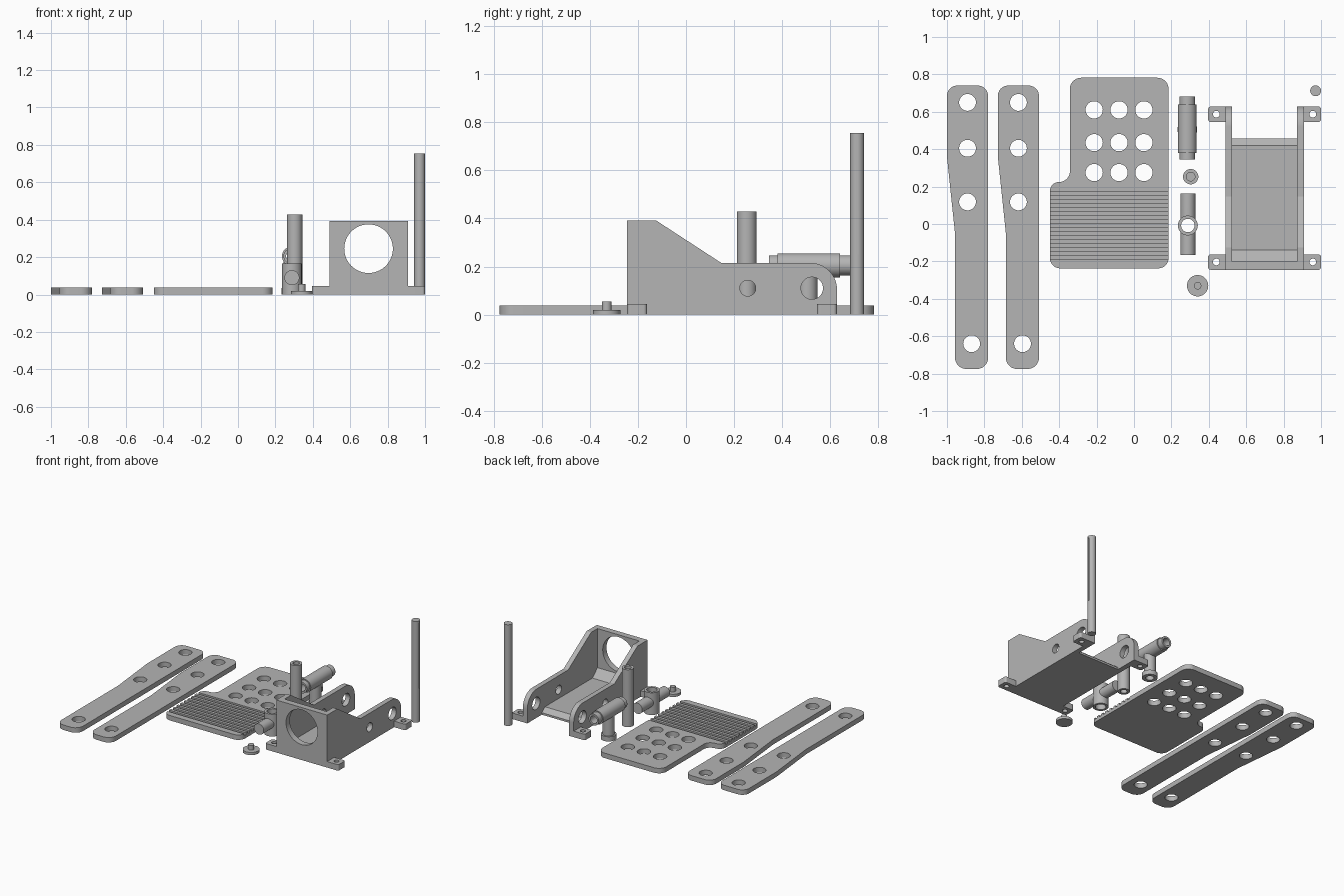
import bpy, bmesh, math
from mathutils import Vector

if "Cube" in bpy.data.objects:
    bpy.data.objects.remove(bpy.data.objects["Cube"])

grey = bpy.data.materials.new("plain grey")
grey.use_nodes = True
grey.diffuse_color = (0.46, 0.46, 0.46, 1)
grey.node_tree.nodes["Principled BSDF"].inputs["Base Color"].default_value = grey.diffuse_color
parts = []

PLACE = {"x": lambda u, v, w: (w, u, v),
         "y": lambda u, v, w: (u, w, v),
         "z": lambda u, v, w: (u, v, w)}


def prism(name, outline, lo, hi, axis="z", keep=True):
    """Extrude a flat outline from lo to hi along an axis."""
    bm = bmesh.new()
    rings = [[bm.verts.new(PLACE[axis](u, v, w)) for u, v in outline] for w in (lo, hi)]
    n = len(outline)
    for i in range(n):
        j = (i + 1) % n
        bm.faces.new((rings[0][i], rings[0][j], rings[1][j], rings[1][i]))
    bm.faces.new(rings[0][::-1])
    bm.faces.new(rings[1])
    bmesh.ops.recalc_face_normals(bm, faces=bm.faces)
    mesh = bpy.data.meshes.new(name)
    bm.to_mesh(mesh)
    bm.free()
    mesh.materials.append(grey)
    ob = bpy.data.objects.new(name, mesh)
    bpy.context.scene.collection.objects.link(ob)
    if keep:
        parts.append(ob)
    return ob


def circle(u, v, r, n=40):
    return [(u + r * math.cos(2 * math.pi * i / n), v + r * math.sin(2 * math.pi * i / n))
            for i in range(n)]


def rect(u0, v0, u1, v1):
    return [(u0, v0), (u1, v0), (u1, v1), (u0, v1)]


def rounded(corners, steps=8):
    """Fillet each (u, v, radius) corner of an outline."""
    out = []
    for i, (u, v, r) in enumerate(corners):
        p = Vector((u, v))
        if r == 0:
            out.append((u, v))
            continue
        a = (Vector(corners[i - 1][:2]) - p).normalized()
        b = (Vector(corners[(i + 1) % len(corners)][:2]) - p).normalized()
        half = a.angle(b) / 2
        centre = p + (a + b).normalized() * (r / math.sin(half))
        s = p + a * (r / math.tan(half)) - centre
        e = p + b * (r / math.tan(half)) - centre
        for k in range(steps + 1):
            d = s.lerp(e, k / steps).normalized() * r
            out.append(tuple(centre + d))
    return out


def cut(ob, outline, lo, hi, axis="z"):
    """Remove an extruded outline from a part."""
    cutter = prism("cutter", outline, lo, hi, axis, keep=False)
    cutter.hide_render = True
    mod = ob.modifiers.new("cut", "BOOLEAN")
    mod.operation = "DIFFERENCE"
    mod.solver = "EXACT"
    mod.object = cutter
    dg = bpy.context.evaluated_depsgraph_get()
    mesh = bpy.data.meshes.new_from_object(ob.evaluated_get(dg))
    ob.modifiers.clear()
    ob.data = mesh
    bpy.data.objects.remove(cutter)


T = 0.037  # plate thickness

# Two long lever arms
for name, dx in (("outer_arm", 0), ("inner_arm", 0.272)):
    arm = prism(name, rounded([(-1 + dx, 0.74, 0.055), (-1 + dx, 0.36, 0.3), (-0.957 + dx, -0.05, 0.3),
                               (-0.957 + dx, -0.775, 0.06), (-0.78 + dx, -0.775, 0.06),
                               (-0.78 + dx, 0.74, 0.055)]), 0, T)
    for hx, hy in ((-0.89, 0.65), (-0.89, 0.405), (-0.89, 0.118), (-0.868, -0.64)):
        cut(arm, circle(hx + dx, hy, 0.045), -0.1, 0.1)

# Foot pedal plate with nine holes and a grooved tread
pedal = prism("pedal_plate", rounded([(-0.343, 0.782, 0.06), (-0.343, 0.225, 0.055), (-0.45, 0.225, 0.05),
                                      (-0.45, -0.237, 0.055), (0.185, -0.237, 0.055),
                                      (0.185, 0.782, 0.06)]), 0, T)
for hx in (-0.213, -0.08, 0.053):
    for hy in (0.61, 0.435, 0.275):
        cut(pedal, circle(hx, hy, 0.046), -0.1, 0.1)
for i in range(9):
    y = 0.175 - i * 0.043
    cut(pedal, rect(-0.6, y - 0.021, 0.3, y), T - 0.014, 0.1)

# Bracket: side walls
CX = 0.698
side = rounded([(-0.245, 0, 0), (-0.245, 0.392, 0), (-0.125, 0.392, 0), (0.147, 0.215, 0),
                (0.628, 0.215, 0.11), (0.628, 0, 0)], 12)
for name, s in (("right", -1), ("left", 1)):
    lo, hi = sorted((CX + s * 0.173, CX + s * 0.21))
    wall = prism(name + "_bracket_wall", side, lo, hi, "x")
    cut(wall, circle(0.257, 0.11, 0.033), 0, 2, "x")
    cut(wall, circle(0.524, 0.11, 0.046), 0, 2, "x")
    # Mounting feet
    for end, y in (("front", -0.245), ("back", 0.545)):
        foot = prism(name + "_" + end + "_foot",
                     rounded([(CX + s * 0.21, y, 0), (CX + s * 0.302, y, 0.015),
                              (CX + s * 0.302, y + 0.083, 0.015), (CX + s * 0.21, y + 0.083, 0)]), 0, 0.045)
        cut(foot, circle(CX + s * 0.258, y + 0.042, 0.018), -0.1, 0.1)

# Bracket: front plate with a round opening, and floor
front = prism("bracket_front_plate", rect(CX - 0.173, 0, CX + 0.173, 0.392), -0.245, -0.2, "y")
cut(front, circle(CX, 0.245, 0.13, 64), -0.5, 0, "y")
prism("bracket_floor", [(-0.2, 0), (-0.2, 0.1), (-0.14, 0.045), (0.42, 0.045), (0.457, 0.015), (0.457, 0)],
      CX - 0.173, CX + 0.173, "x")

# Hollow tee joint lying on a standing leg
TX, TY, TZ = 0.285, 0.506, 0.205
for name, r, lo, hi in (("tee_body", 0.05, 0.38, 0.64), ("tee_front_end", 0.042, 0.345, 0.38),
                        ("tee_back_end", 0.042, 0.64, 0.682)):
    tube = prism(name, circle(TX, TZ, r), lo, hi, "y")
    cut(tube, circle(TX, TZ, 0.028), 0, 1, "y")
for name, r, lo, hi in (("tee_leg", 0.041, 0.035, 0.176), ("tee_leg_collar", 0.053, 0, 0.035)):
    tube = prism(name, circle(TX, TY, r), lo, hi)
    cut(tube, circle(TX, TY, 0.028), -0.1, 0.15)

# Upright sleeve with a cross shaft, bored through
for ob in (prism("sleeve", circle(0.288, -0.008, 0.053), 0, 0.166),
           prism("sleeve_cross_shaft", circle(0.288, 0.09, 0.04), -0.165, 0.162, "y")):
    cut(ob, circle(0.288, -0.008, 0.036), -0.1, 0.3)

# Tall pin with blind holes in both ends
pin = prism("tall_pin", circle(0.303, 0.253, 0.041), 0, 0.428)
cut(pin, circle(0.303, 0.253, 0.023), 0.35, 0.6)
cut(pin, circle(0.303, 0.253, 0.023), -0.1, 0.08)

# Small button with a stem
prism("button_base", circle(0.34, -0.33, 0.057), 0, 0.02)
prism("button_stem", circle(0.34, -0.33, 0.02), 0.02, 0.055)

# Long rod with a fine slot
rod = prism("long_rod", circle(0.971, 0.712, 0.029), 0, 0.755)
cut(rod, rect(0.994, 0.707, 1.1, 0.717), 0.25, 0.74)

# Smooth curved sides, crisp edges
bpy.ops.object.select_all(action="DESELECT")
for ob in parts:
    ob.select_set(True)
bpy.context.view_layer.objects.active = parts[0]
bpy.ops.object.shade_smooth_by_angle(angle=math.radians(25))
